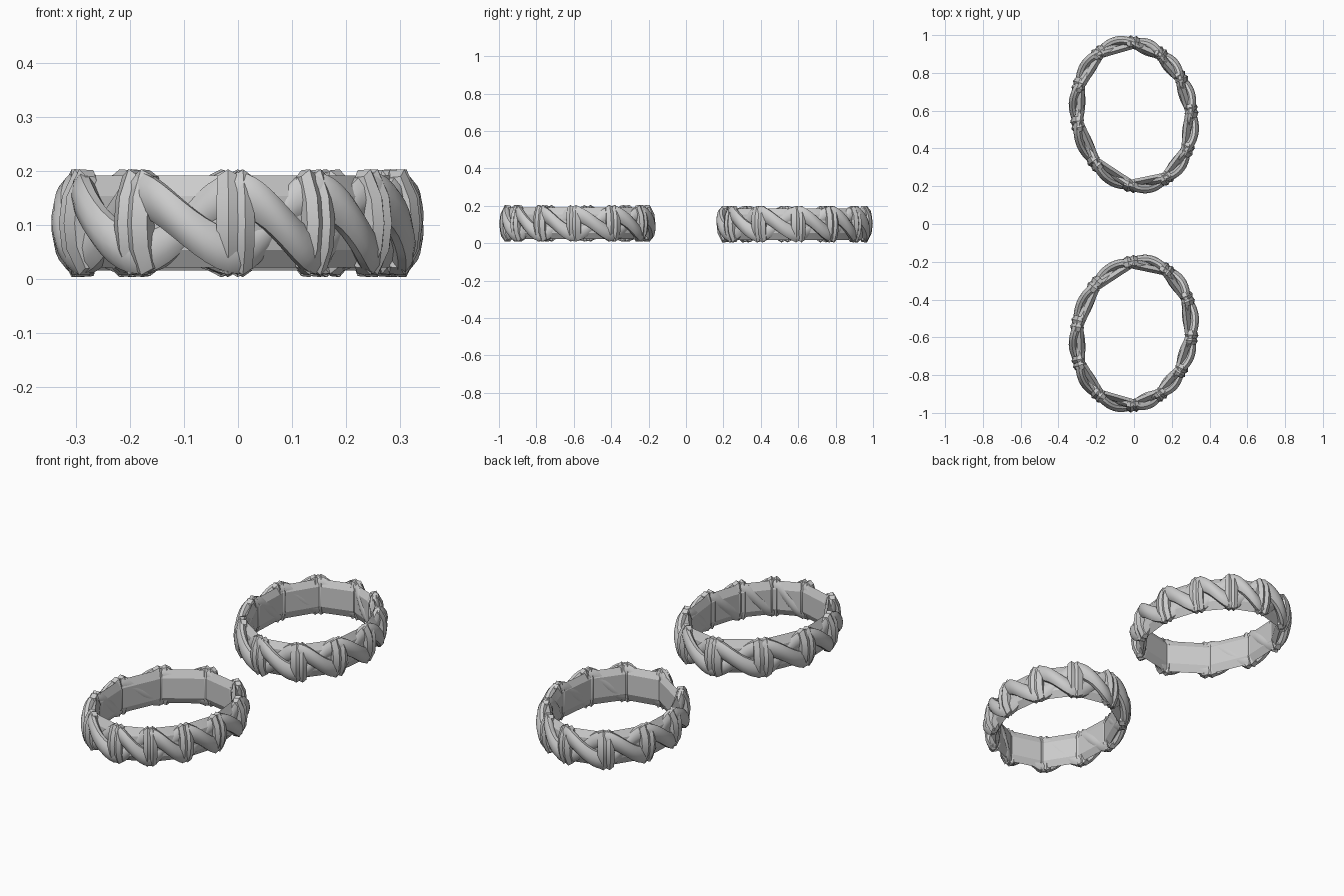
import bpy, bmesh
from math import sin, cos, pi, atan2, radians
from mathutils import Vector

if "Cube" in bpy.data.objects:
    bpy.data.objects.remove(bpy.data.objects["Cube"])

A, B, TILT, CY, CZ = 0.298, 0.38, radians(12), 0.58, 0.104
# places around the loop where the strands cross over (counter-clockwise)
TIPS = [(0, .98), (-.19, .92), (-.33, .76), (-.33, .53), (-.21, .32), (-.02, .18),
        (.19, .2), (.31, .37), (.33, .6), (.28, .8), (.15, .92)]
N = len(TIPS)


def param(p):
    x, y = p[0], p[1] - CY
    return atan2((-x * sin(TILT) + y * cos(TILT)) / B, (x * cos(TILT) + y * sin(TILT)) / A)


angles = [param(p) for p in TIPS]
for i in range(1, N):
    while angles[i] < angles[i - 1]:
        angles[i] += 2 * pi


def angle_at(u):
    lap, r = divmod(u, N)
    i = int(r)
    nxt = angles[i + 1] if i + 1 < N else angles[0] + 2 * pi
    return angles[i] + (nxt - angles[i]) * (r - i) + lap * 2 * pi


def frame(u):
    """Centre, outward and forward directions of the tilted oval."""
    t = angle_at(u)
    def rot(x, y):
        return Vector((x * cos(TILT) - y * sin(TILT), x * sin(TILT) + y * cos(TILT), 0))
    c = rot(A * cos(t), B * sin(t)) + Vector((0, CY, CZ))
    f = rot(-A * sin(t), B * cos(t)).normalized()
    return c, Vector((f.y, -f.x, 0)), f


UP = Vector((0, 0, 1))


def loft(name, rings, closed, angle=40):
    bm = bmesh.new()
    vs = [[bm.verts.new(p) for p in r] for r in rings]
    m = len(vs[0])
    for i in range(len(vs) if closed else len(vs) - 1):
        a, b = vs[i], vs[(i + 1) % len(vs)]
        for j in range(m):
            bm.faces.new((a[j], a[(j + 1) % m], b[(j + 1) % m], b[j]))
    if not closed:
        bm.faces.new(vs[0])
        bm.faces.new(vs[-1])
    bmesh.ops.recalc_face_normals(bm, faces=bm.faces)
    me = bpy.data.meshes.new(name)
    bm.to_mesh(me)
    bm.free()
    ob = bpy.data.objects.new(name, me)
    bpy.context.collection.objects.link(ob)
    bpy.ops.object.select_all(action='DESELECT')
    ob.select_set(True)
    bpy.context.view_layer.objects.active = ob
    bpy.ops.object.shade_smooth_by_angle(angle=radians(angle))
    return ob


parts = []

# twisted strand: one closed rope that travels round the oval twice
STEPS, rings = 10, []
for s in range(2 * N * STEPS):
    u = s / STEPS
    c, out, f = frame(u)
    phi = pi / 2 - pi * u
    mid = c + out * 0.019 * cos(phi) + UP * 0.053 * sin(phi)
    rings.append([mid + out * 0.025 * cos(k * pi / 5) + UP * 0.043 * sin(k * pi / 5)
                  for k in range(10)])
parts.append(loft("twisted_strand", rings, True))

# faceted inner band that fills the gaps between strands
rings = []
for k in range(N):
    c, out, f = frame(k)
    rings.append([c + out * (x - 0.004) + UP * z for x, z in
                  [(-.024, -.05), (-.006, -.088), (.016, -.05), (.02, 0),
                   (.016, .05), (-.006, .082), (-.024, .05)]])
parts.append(loft("inner_band", rings, True, 20))

# flared pleats where the strands cross
for k in range(N):
    rings = []
    for du, sc in [(-.17, .72), (-.05, 1), (.02, .8), (.1, 1), (.2, .7)]:
        c, out, f = frame(k + du)
        rings.append([c + out * x * sc + UP * z * (.55 + .45 * sc) for x, z in
                      [(-.032, -.05), (-.016, -.098), (.012, -.1), (.036, -.05), (.042, 0),
                       (.036, .05), (.012, .096), (-.016, .094), (-.032, .05)]])
    parts.append(loft("pleat", rings, False, 30))

# second hoop: same parts turned half a circle about x so the twist keeps its hand
for ob in parts:
    twin = ob.copy()
    twin.name = ob.name + "_front"
    twin.rotation_euler = (pi, 0, 0)
    twin.location.z = 2 * CZ
    bpy.context.collection.objects.link(twin)
